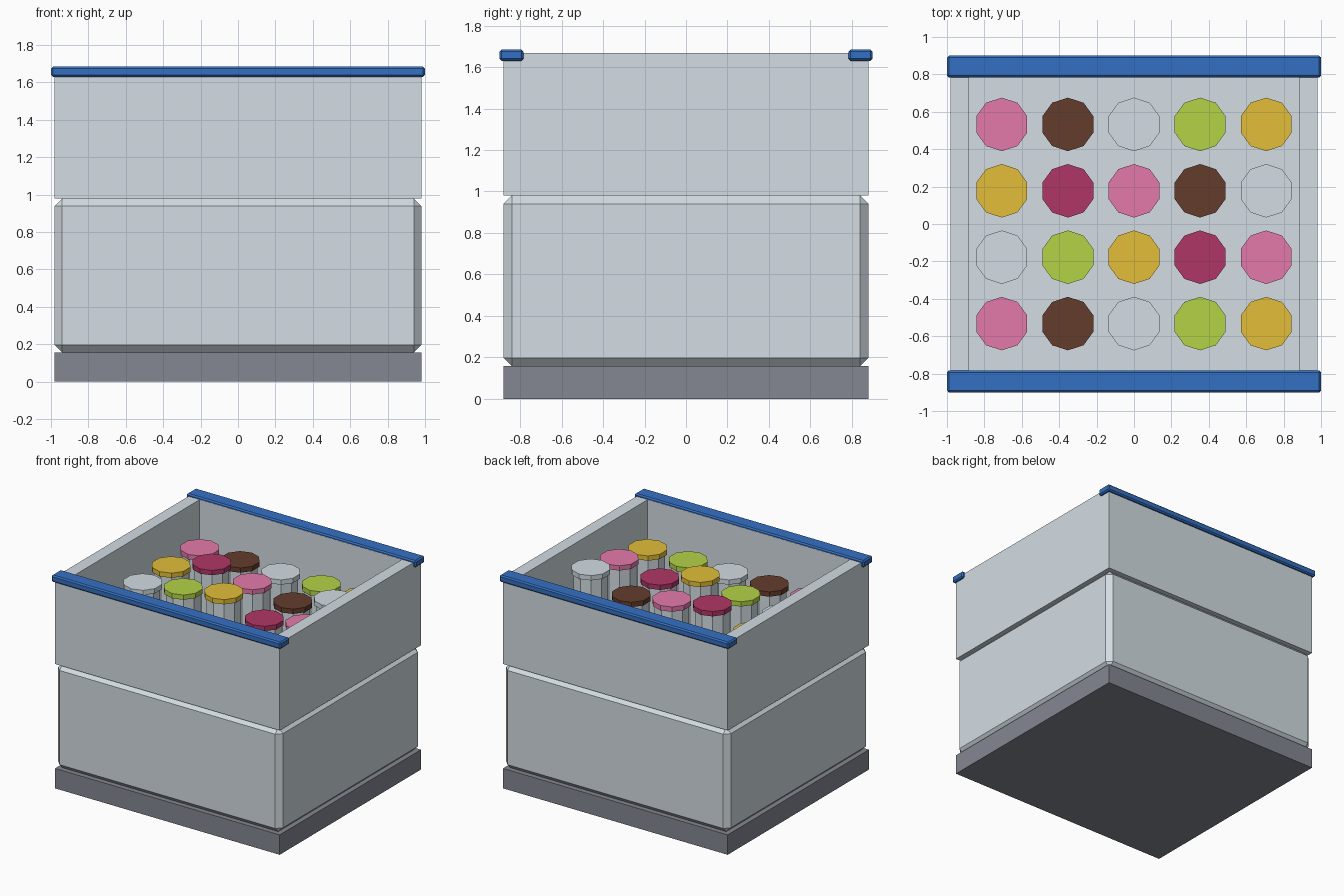
import bpy, bmesh
from mathutils import Matrix, Vector

cube = bpy.data.objects.get("Cube")
if cube:
    bpy.data.objects.remove(cube, do_unlink=True)


def linear(c):
    c /= 255
    return c / 12.92 if c <= 0.04045 else ((c + 0.055) / 1.055) ** 2.4


def material(name, *rgb):
    m = bpy.data.materials.new(name)
    col = [linear(c) for c in rgb] + [1]
    m.diffuse_color = col
    m.use_nodes = True
    m.node_tree.nodes["Principled BSDF"].inputs["Base Color"].default_value = col
    return m


grey = material("light grey", 211, 221, 227)
dark = material("dark grey", 132, 135, 146)
blue = material("blue", 52, 112, 194)
pink = material("pink", 228, 122, 170)
brown = material("brown", 100, 60, 44)
green = material("green", 180, 210, 70)
yellow = material("yellow", 226, 190, 56)
crimson = material("crimson", 176, 54, 102)


def finish(bm, name, mat):
    mesh = bpy.data.meshes.new(name)
    bm.to_mesh(mesh)
    bm.free()
    mesh.materials.append(mat)
    obj = bpy.data.objects.new(name, mesh)
    bpy.context.collection.objects.link(obj)
    return obj


def box_mesh(x, y, z0, z1, bevel=0.0):
    """Box with half sizes x, y between heights z0 and z1."""
    bm = bmesh.new()
    bmesh.ops.create_cube(bm, size=2, matrix=Matrix.Translation((0, 0, (z0 + z1) / 2))
                          @ Matrix.Diagonal((x, y, (z1 - z0) / 2, 1)))
    if bevel:
        bmesh.ops.bevel(bm, geom=bm.edges[:], offset=bevel, segments=1,
                        affect='EDGES', profile=0.5)
    return bm


def cylinder(name, r, x, y, z0, z1, mat):
    bm = bmesh.new()
    bmesh.ops.create_cone(bm, cap_ends=True, segments=10, radius1=r, radius2=r,
                          depth=z1 - z0,
                          matrix=Matrix.Translation((x, y, (z0 + z1) / 2)))
    return finish(bm, name, mat)


# Plinth and chamfered lower body
BODY_TOP, FLOOR, RIM = 0.98, 1.0, 1.667
finish(box_mesh(0.98, 0.88, 0, 0.157), "plinth", dark)
finish(box_mesh(0.98, 0.88, 0.157, BODY_TOP, 0.04), "lower_body", grey)

# Open tray: inset the top face for the rim, then extrude it down to the floor
bm = box_mesh(0.98, 0.88, BODY_TOP, RIM)
bm.normal_update()
top = max(bm.faces, key=lambda f: f.calc_center_median().z)
bmesh.ops.inset_individual(bm, faces=[top], thickness=0.138)
floor = bmesh.ops.extrude_discrete_faces(bm, faces=[top])["faces"][0]
bmesh.ops.translate(bm, verts=floor.verts[:], vec=Vector((0, 0, FLOOR - RIM)))
bmesh.ops.recalc_face_normals(bm, faces=bm.faces[:])
finish(bm, "upper_tray", grey)

# Rails along the front and back rims
for side, name in ((-1, "front_rail"), (1, "back_rail")):
    rail = finish(box_mesh(1.0, 0.058, 1.63, 1.684, 0.01), name, blue)
    rail.location.y = side * 0.842

# Grid of pots with coloured lids at staggered heights
lids = [pink, brown, grey, green, yellow, crimson]
for row in range(4):
    for col in range(5):
        x, y = (col - 2) * 0.3535, (row - 1.5) * 0.355
        z = 1.432 + 0.058 * (row * col % 3)
        tag = f"{row + 1}_{col + 1}"
        cylinder("pot_" + tag, 0.13, x, y, FLOOR, z - 0.038, grey)
        cylinder("lid_" + tag, 0.143, x, y, z - 0.038, z,
                 lids[(col + 2 * row) % len(lids)])
